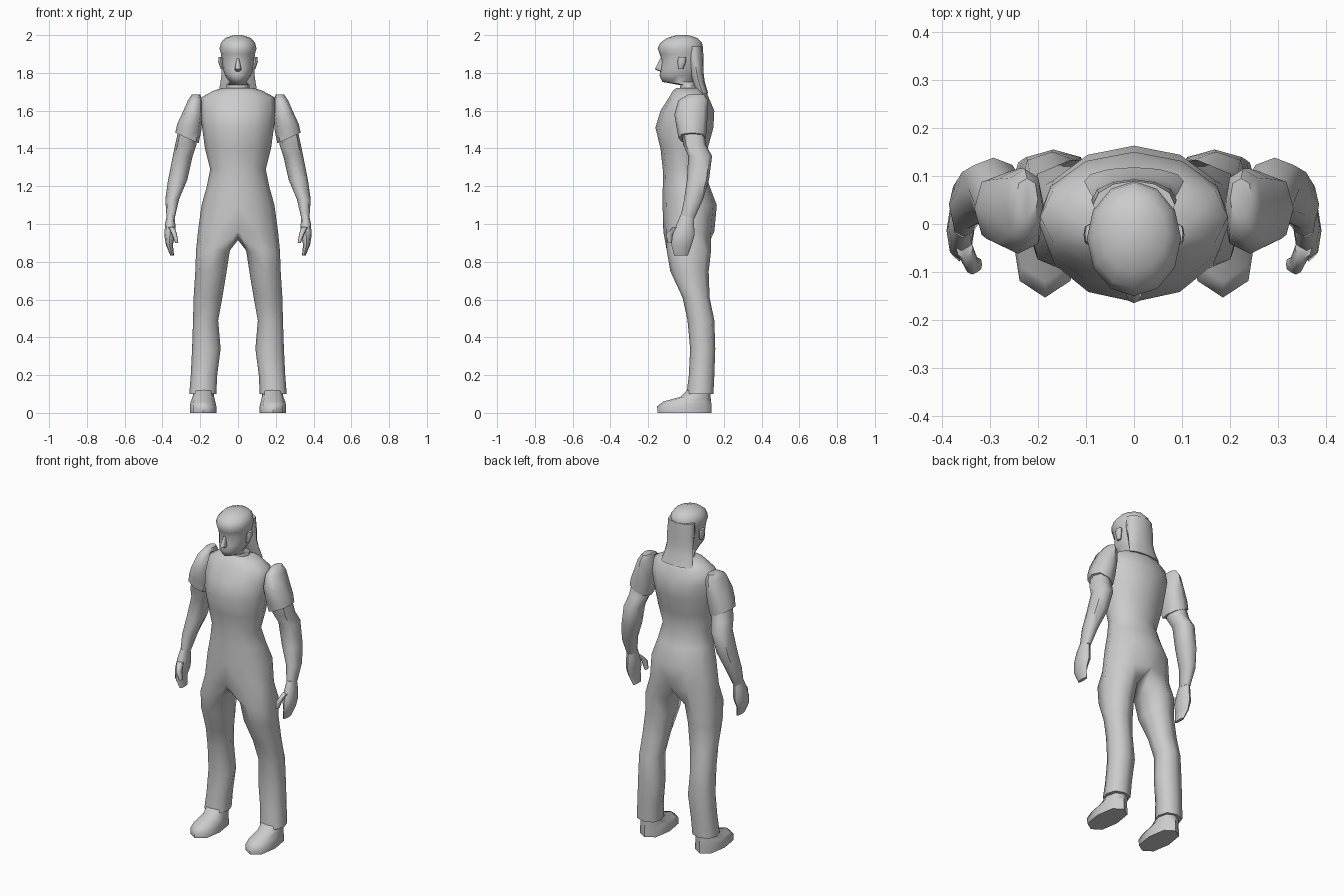
import bpy, bmesh
from math import sin, cos, pi, radians, copysign

cube = bpy.data.objects.get("Cube")
if cube:
    bpy.data.objects.remove(cube, do_unlink=True)

grey = bpy.data.materials.new("plain grey")
grey.use_nodes = True
grey.diffuse_color = (0.6, 0.6, 0.6, 1)
bsdf = next(n for n in grey.node_tree.nodes if n.type == 'BSDF_PRINCIPLED')
bsdf.inputs["Base Color"].default_value = (0.6, 0.6, 0.6, 1)
bsdf.inputs["Roughness"].default_value = 0.8


def power(v, p):
    return copysign(abs(v) ** p, v) if abs(v) > 1e-6 else 0.0


def half_ring(bm, z, w, y0, y1, tilt=0, steps=6):
    """Open ring from front centre round the left side to back centre."""
    cy, ry = (y0 + y1) / 2, (y1 - y0) / 2
    ring = []
    for i in range(steps + 1):
        a = pi * i / steps
        y = cy - ry * cos(a)
        ring.append(bm.verts.new((w * power(sin(a), 1), y, z + tilt * (y - cy))))
    return ring


def full_ring(bm, z, x0, x1, y0, y1, tilt=0, p=0.8):
    """Closed eight-sided ring that starts at its front inner corner."""
    cx, cy, rx, ry = (x0 + x1) / 2, (y0 + y1) / 2, (x1 - x0) / 2, (y1 - y0) / 2
    ring = []
    for i in range(8):
        a = pi / 4 * (i - 1)
        x = rx * power(sin(a), p)
        ring.append(bm.verts.new((cx + x, cy - ry * power(cos(a), p), z + tilt * x)))
    return ring


def skin(bm, rings, closed):
    n = len(rings[0])
    for lo, hi in zip(rings, rings[1:]):
        for i in range(n if closed else n - 1):
            j = (i + 1) % n
            bm.faces.new((lo[i], lo[j], hi[j], hi[i]))


def finish(bm, name, angle=55):
    """Make a mirrored, smooth-shaded object."""
    bmesh.ops.recalc_face_normals(bm, faces=bm.faces)
    mesh = bpy.data.meshes.new(name)
    bm.to_mesh(mesh)
    bm.free()
    mesh.materials.append(grey)
    obj = bpy.data.objects.new(name, mesh)
    bpy.context.collection.objects.link(obj)
    bpy.ops.object.select_all(action='DESELECT')
    obj.select_set(True)
    bpy.context.view_layer.objects.active = obj
    bpy.ops.object.shade_smooth_by_angle(angle=radians(angle))
    mirror = obj.modifiers.new("Mirror", 'MIRROR')
    mirror.use_clip = True
    return obj


def central(name, rows):
    """Part on the centre line, from (z, half width, front, back) rows."""
    bm = bmesh.new()
    rings = [half_ring(bm, *r) for r in rows]
    skin(bm, rings, False)
    bm.faces.new(rings[0])
    bm.faces.new(rings[-1])
    finish(bm, name)


def paired(name, rows, angle=55):
    """Part on each side, from (z, x0, x1, front, back) rows."""
    bm = bmesh.new()
    rings = [full_ring(bm, *r) for r in rows]
    skin(bm, rings, True)
    bm.faces.new(rings[0])
    bm.faces.new(rings[-1])
    finish(bm, name, angle)


# Torso and trousers as one skin, split into legs at the crotch
bm = bmesh.new()
torso = [half_ring(bm, *r) for r in (
    (1.72, .085, -.05, .09), (1.705, .13, -.07, .105), (1.67, .195, -.09, .12),
    (1.60, .2, -.135, .15), (1.51, .19, -.162, .145), (1.40, .175, -.135, .115),
    (1.29, .147, -.123, .095), (1.20, .165, -.123, .125), (1.10, .193, -.124, .163),
    (0.96, .212, -.12, .15))]
skin(bm, torso, False)
bm.faces.new(torso[0])
crotch = bm.verts.new((0, .02, .915))
legs = [torso[-1] + [crotch]] + [full_ring(bm, *r) for r in (
    (.86, .043, .222, -.102, .133), (.75, .06, .226, -.083, .12),
    (.61, .083, .235, -.018, .125), (.49, .105, .238, .008, .15),
    (.34, .092, .243, .022, .155), (.20, .11, .25, .015, .15),
    (.10, .115, .258, .003, .145))]
skin(bm, legs, True)
bm.faces.new(legs[-1])
finish(bm, "body_and_trousers", 70)

# Shoes
paired("shoe", [
    (0, .115, .255, -.15, .135), (.035, .115, .255, -.153, .135),
    (.06, .12, .25, -.12, .133), (.085, .127, .24, -.03, .13),
    (.13, .13, .235, .015, .13)])

# Arms
paired("sleeve", [
    (1.685, .2, .245, .01, .095), (1.655, .19, .265, -.04, .115),
    (1.58, .185, .298, -.062, .115), (1.51, .195, .322, -.05, .11, .3),
    (1.455, .208, .332, -.04, .105, .45)])
paired("arm", [
    (1.50, .225, .315, -.025, .095), (1.42, .22, .333, -.015, .105),
    (1.36, .24, .345, .012, .138), (1.235, .268, .37, .005, .122),
    (1.13, .312, .385, -.01, .09), (1.03, .335, .378, -.03, .045)])
paired("hand", [
    (1.05, .337, .376, -.028, .042), (1.0, .332, .386, -.05, .043),
    (.94, .332, .39, -.072, .045), (.89, .345, .382, -.078, .03),
    (.832, .338, .358, -.062, .01)])
paired("thumb", [
    (.985, .335, .37, -.07, -.03), (.945, .323, .35, -.105, -.065),
    (.90, .316, .333, -.098, -.07)])

# Head
central("head", [
    (1.69, .062, -.035, .06), (1.735, .062, -.03, .06), (1.752, .045, -.125, .05),
    (1.785, .068, -.14, .06), (1.82, .08, -.135, .07), (1.87, .087, -.13, .08),
    (1.90, .09, -.14, .085), (1.93, .098, -.15, .09), (1.96, .09, -.135, .085),
    (1.985, .068, -.1, .06), (2.0, .02, -.05, .01)])
central("nose", [
    (1.875, .007, -.137, -.1), (1.82, .018, -.165, -.1), (1.808, .014, -.14, -.1)])
paired("ear", [
    (1.885, .08, .102, -.04, .0), (1.86, .08, .105, -.045, .0),
    (1.82, .075, .092, -.04, -.015)])

# Long hair down the back of the neck
central("long_hair", [
    (1.94, .085, -.01, .09), (1.86, .089, .005, .093), (1.80, .086, .02, .093),
    (1.75, .093, .035, .1), (1.69, .104, .06, .118)])
